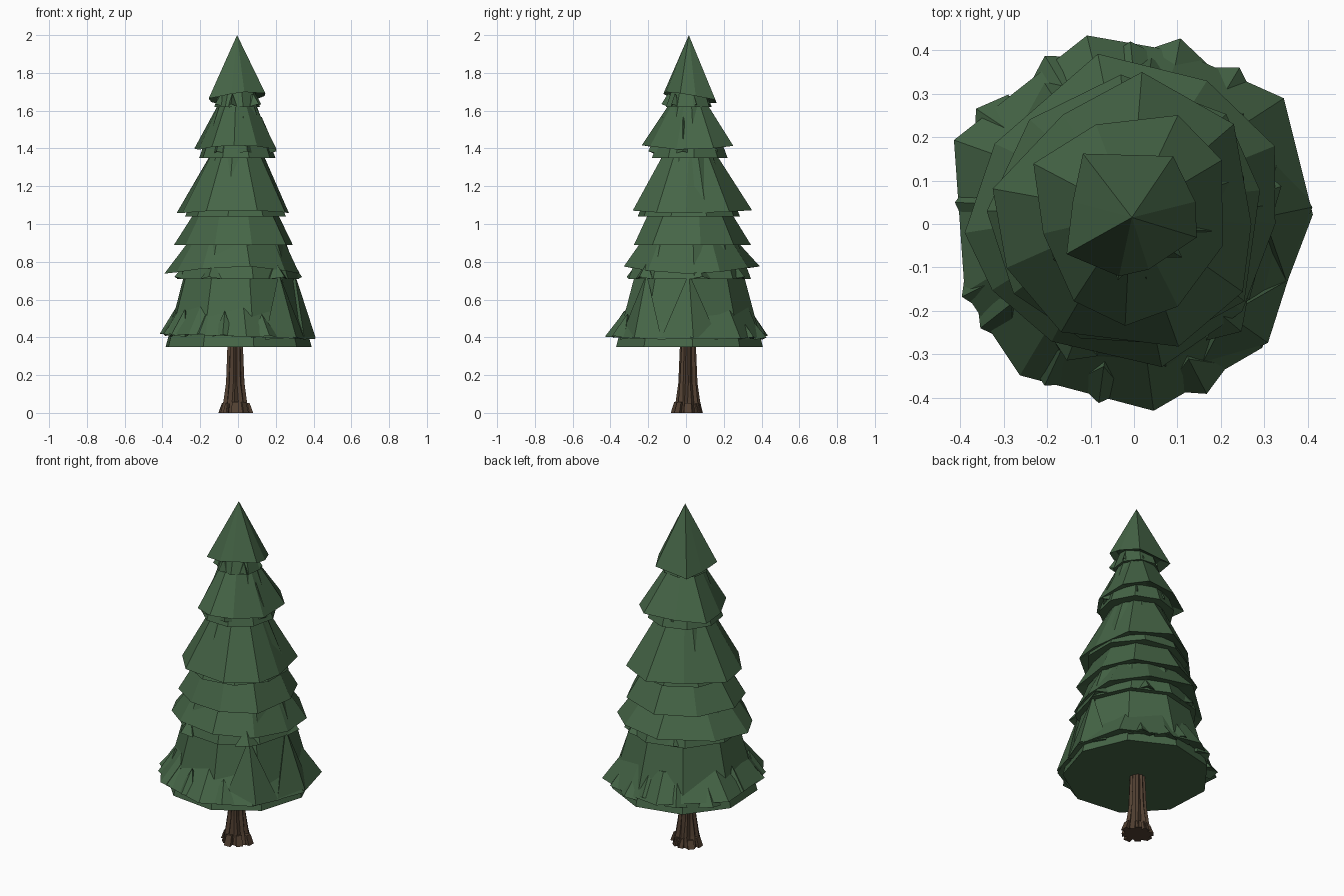
import bpy
import bmesh
import random
from math import cos, sin, radians
from mathutils import Vector

random.seed(4)
if "Cube" in bpy.data.objects:
    bpy.data.objects.remove(bpy.data.objects["Cube"], do_unlink=True)


def make_material(name, color):
    mat = bpy.data.materials.new(name)
    mat.use_nodes = True
    mat.diffuse_color = color
    mat.node_tree.nodes["Principled BSDF"].inputs["Base Color"].default_value = color
    return mat


GREEN = make_material("needle green", (0.06, 0.13, 0.062, 1))
BROWN = make_material("bark brown", (0.085, 0.052, 0.032, 1))
TREE_AXIS = Vector((-0.005, 0.015, 0))
TRUNK_AXIS = Vector((-0.015, 0.01, 0))


def polar(angle, radius, z, centre=Vector()):
    a = radians(angle)
    return centre + Vector((radius * cos(a), radius * sin(a), z))


def finish(name, bm, mat):
    bmesh.ops.recalc_face_normals(bm, faces=bm.faces)
    mesh = bpy.data.meshes.new(name)
    bm.to_mesh(mesh)
    bm.free()
    mesh.materials.append(mat)
    obj = bpy.data.objects.new(name, mesh)
    bpy.context.collection.objects.link(obj)


def loft(name, rings, mat):
    """Join rings of points from bottom to top and close both ends."""
    bm = bmesh.new()
    loops = [[bm.verts.new(p) for p in ring] for ring in rings]
    for low, high in zip(loops, loops[1:]):
        for i in range(len(low)):
            j = (i + 1) % len(low)
            if len(high) == 1:
                bm.faces.new((low[i], low[j], high[0]))
            else:
                bm.faces.new((low[i], low[j], high[j], high[i]))
    bm.faces.new(loops[0][::-1])
    if len(loops[-1]) > 2:
        bm.faces.new(loops[-1])
    finish(name, bm, mat)


def core(name, sides, z_low, r_low, z_high, r_high, turn=0):
    """Plain flat-bottomed layer of needles."""
    angles = [turn + 360 * i / sides for i in range(sides)]
    loft(name, [[polar(a, r, z, TREE_AXIS) for a in angles]
                for z, r in ((z_low, r_low), (z_high, r_high))], GREEN)


def skirt(name, rim, z_low, z_high, r_high, lift=0.0, lift_angle=90, waves=2):
    """Uneven overhanging layer with a hollow underside; the rim rises at lift_angle."""
    def rise(a):
        return z_low + lift * cos(radians(waves * (a - lift_angle)))

    outer = [polar(a, r, rise(a)) for a, r in rim]
    inner = [polar(a, r * 0.72, rise(a) + 0.025) for a, r in rim]
    if r_high:
        top = [polar(a, r_high, z_high, TREE_AXIS) for a, r in rim]
    else:
        top = [TREE_AXIS + Vector((0, 0, z_high))]
    loft(name, [inner, outer, top], GREEN)


def sprig(name, angle, r_tip, z_tip, r_root, z_root, spread):
    """Pointed flap of needles poking out from a layer."""
    bm = bmesh.new()
    top = bm.verts.new(polar(angle, r_root, z_root))
    left, right = [bm.verts.new(polar(angle + s, r_tip - 0.035, z_tip - 0.012))
                   for s in (-spread, spread)]
    tip = bm.verts.new(polar(angle + spread * 0.1, r_tip, z_tip))
    back = bm.verts.new(polar(angle, r_root - 0.06, z_tip + 0.02))
    for face in ((top, left, tip), (top, tip, right), (left, back, tip),
                 (tip, back, right), (top, back, left), (top, right, back)):
        bm.faces.new(face)
    finish(name, bm, GREEN)


# Plain layers
core("lowest_core", 9, 0.35, 0.395, 0.76, 0.285, 3)
core("lower_core", 9, 0.71, 0.33, 0.9, 0.26, 5)
core("middle_core", 9, 1.04, 0.275, 1.37, 0.14, 20)
core("upper_core", 9, 1.35, 0.205, 1.64, 0.1, 8)
core("crown_core", 8, 1.62, 0.125, 1.72, 0.09, 15)

# Overhanging layers
skirt("lowest_skirt", [(3, .412), (40, .45), (75, .41), (104, .447), (155, .457),
                       (202, .42), (233, .436), (276, .432), (316, .41)],
      0.405, 0.56, 0.325, 0.015, 180, 1)
skirt("lower_skirt", [(0, .325), (29, .37), (63, .37), (102, .4), (150, .37), (183, .39),
                      (205, .36), (235, .33), (281, .335), (321, .32)],
      0.757, 0.93, 0.24, 0.02)
skirt("middle_lower_skirt", [(15, .3), (50, .33), (95, .345), (135, .34), (175, .34),
                             (210, .32), (245, .29), (285, .285), (325, .31)],
      0.89, 1.1, 0.2)
skirt("middle_skirt", [(0, .27), (45, .325), (87, .35), (123, .3), (166, .335),
                       (199, .31), (236, .3), (290, .3), (328, .295)],
      1.065, 1.4, 0.125, 0.008)
skirt("upper_skirt", [(36, .25), (68, .27), (111, .245), (149, .27), (186, .21),
                      (232, .225), (265, .235), (298, .215), (346, .21)],
      1.405, 1.67, 0.08, 0.012)
skirt("crown_skirt", [(20, .15), (60, .18), (126, .2), (160, .15), (204, .17),
                      (254, .125), (288, .11), (348, .148)],
      1.67, 2.0, 0, 0.03, 305, 1)

# Broad boughs on the fuller side
for side, a in (("left", 3), ("front_left", 316)):
    sprig(f"{side}_bough", a, 0.412, 0.4, 0.3, 0.74, 24)

# Flaps along the lowest rim
for i, (a, r) in enumerate(((55, .434), (75, .44), (90, .42), (117, .438), (143, .45),
                            (172, .415), (202, .43), (213, .427), (240, .425),
                            (258, .42), (292, .425))):
    sprig(f"lowest_sprig_{i + 1}", a, r, 0.395 + 0.03 * random.random(),
          0.335, 0.52 + 0.04 * random.random(), random.uniform(8, 12))

# Flaps on the higher layers
for i in range(6):
    a = 60 * i + random.uniform(-18, 18)
    sprig(f"lower_sprig_{i + 1}", a, 0.35, 0.72, 0.285, 0.8, 12)
    sprig(f"upper_sprig_{i + 1}", a + 40, 0.205, 1.385, 0.125, 1.57, 14)
    sprig(f"crown_sprig_{i + 1}", a + 10, 0.135, 1.635, 0.1, 1.69, 14)

# Grooved trunk
ridges = [(360 * i / 20, 1.1 if i % 2 else 0.86) for i in range(20)]
loft("trunk", [[polar(a + random.uniform(-4, 4), r * k, z, TRUNK_AXIS) for a, k in ridges]
               for z, r in ((0, .072), (.06, .059), (.16, .046), (.37, .038))], BROWN)

# Root flares
for i, (a, reach) in enumerate(((0, .098), (55, .08), (95, .078), (140, .088),
                                (182, .09), (228, .08), (270, .093), (315, .085))):
    rings = []
    for z, shrink in ((0, 1), (random.uniform(0.045, 0.06), 0.8)):
        rings.append([polar(a + s, r * shrink, z, TRUNK_AXIS)
                      for s, r in ((-13, 0.03), (-13, reach), (13, reach), (13, 0.03))])
    loft(f"root_{i + 1}", rings, BROWN)
